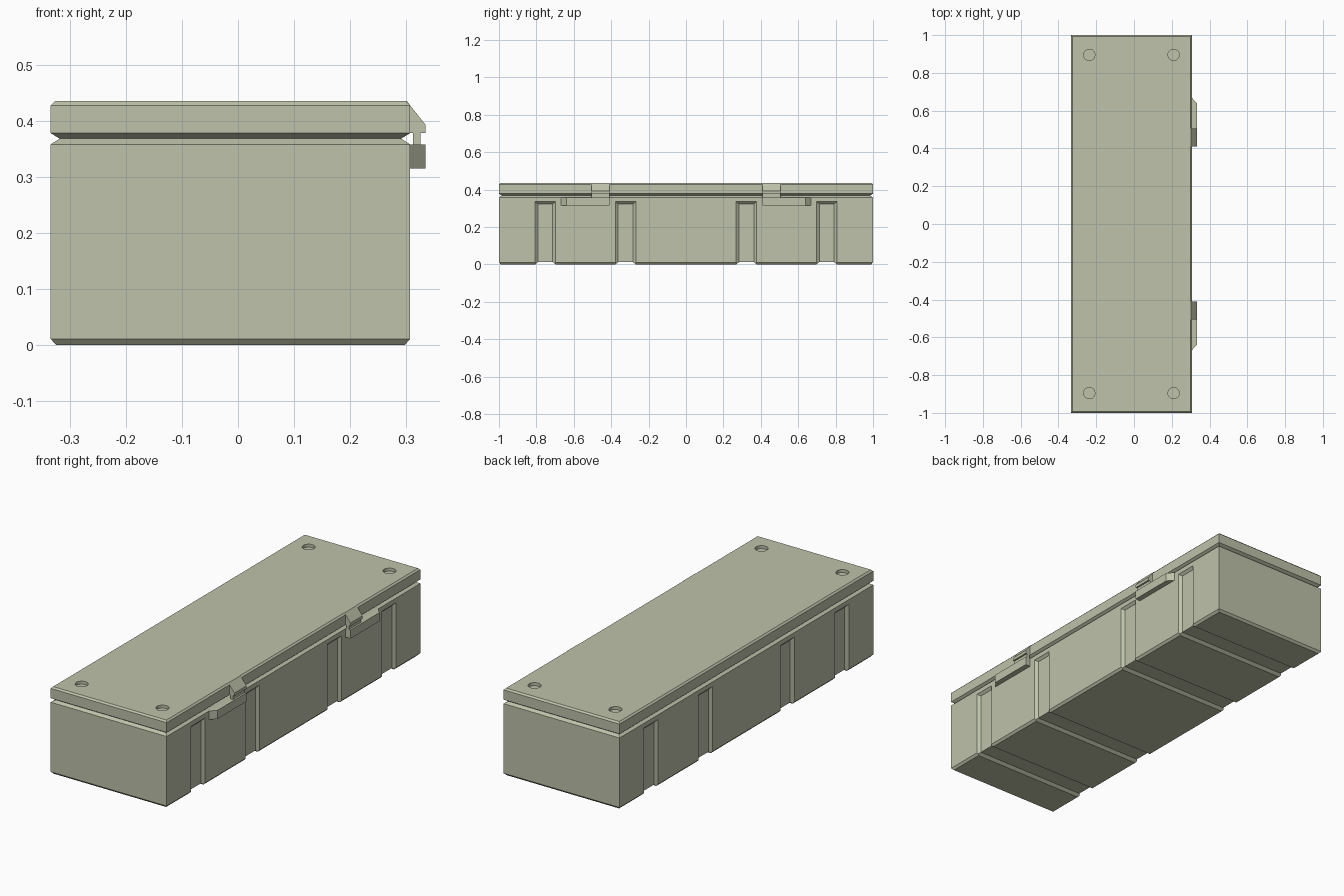
import bpy, bmesh, math

if "Cube" in bpy.data.objects:
    bpy.data.objects.remove(bpy.data.objects["Cube"])

CX = -0.0135           # box centre in x (latches stick out on +x)
HX, HY = 0.3203, 1.0   # half sizes of the box

paint = bpy.data.materials.new("olive_paint")
paint.diffuse_color = (0.51, 0.54, 0.40, 1)
paint.use_nodes = True
paint.node_tree.nodes["Principled BSDF"].inputs["Base Color"].default_value = paint.diffuse_color


def loft(name, rings):
    """Closed solid through a list of point rings."""
    bm = bmesh.new()
    loops = [[bm.verts.new(p) for p in ring] for ring in rings]
    n = len(loops[0])
    for a, b in zip(loops, loops[1:]):
        for i in range(n):
            j = (i + 1) % n
            bm.faces.new((a[i], a[j], b[j], b[i]))
    bm.faces.new(loops[0])
    bm.faces.new(loops[-1])
    bmesh.ops.recalc_face_normals(bm, faces=bm.faces)
    mesh = bpy.data.meshes.new(name)
    bm.to_mesh(mesh)
    bm.free()
    mesh.materials.append(paint)
    obj = bpy.data.objects.new(name, mesh)
    bpy.context.collection.objects.link(obj)
    return obj


def box_ring(z, inset):
    """Rectangle around the box at height z."""
    x, y = HX - inset, HY - inset
    return [(CX + x, y, z), (CX - x, y, z), (CX - x, -y, z), (CX + x, -y, z)]


def cut(target, cutter):
    cutter.hide_render = True
    cutter.hide_viewport = True
    cutter.display_type = 'WIRE'
    mod = target.modifiers.new(cutter.name, 'BOOLEAN')
    mod.operation = 'DIFFERENCE'
    mod.solver = 'EXACT'
    mod.object = cutter


# Box body and lid, meeting at the narrow waist
body = loft("box_body", [box_ring(0, 0.01), box_ring(0.011, 0),
                         box_ring(0.358, 0), box_ring(0.368, 0.016)])
lid = loft("box_lid", [box_ring(0.368, 0.016), box_ring(0.378, 0),
                       box_ring(0.427, 0), box_ring(0.435, 0.008)])

# Strap grooves running down both sides and under the bottom
DEPTH, HALF, SLOPE = 0.012, 0.055, 1.3
for yc in (-0.752, -0.323, 0.323, 0.752):
    for s in (-1, 1):
        rings = []
        for d in (0.01, -DEPTH):
            x, h, top = CX + s * (HX + d), HALF + d * SLOPE, 0.335 + d
            rings.append([(x, yc - h, -0.1), (x, yc + h, -0.1),
                          (x, yc + h, top), (x, yc - h, top)])
        cut(body, loft("side_groove_cutter", rings))
    rings = []
    for d in (0.01, -DEPTH):
        h = HALF + d * SLOPE
        rings.append([(-0.5, yc - h, -d), (0.5, yc - h, -d),
                      (0.5, yc + h, -d), (-0.5, yc + h, -d)])
    cut(body, loft("bottom_groove_cutter", rings))

# Round screw recesses in the lid corners
for x in (CX - 0.223, CX + 0.223):
    for y in (-0.895, 0.895):
        rings = [[(x + 0.03 * math.cos(i * math.tau / 16),
                   y + 0.03 * math.sin(i * math.tau / 16), z)
                  for i in range(16)] for z in (0.42, 0.45)]
        cut(lid, loft("screw_recess_cutter", rings))

# Two latches on the right side, mirrored front to back
X0, X1 = CX + HX, 0.334
for s in (-1, 1):
    tab = [(X0 - 0.008, 0.435), (X0 - 0.006, 0.435), (X1, 0.393),
           (X1, 0.378), (X0 - 0.008, 0.378)]
    loft("latch_tab", [[(x, s * y, z) for x, z in tab] for y in (0.41, 0.505)])
    neck = [(0.312, 0.356), (0.325, 0.356), (0.325, 0.38), (0.312, 0.38)]
    loft("latch_neck", [[(x, s * y, z) for x, z in neck] for y in (0.41, 0.505)])
    catch = [(X0 - 0.004, 0.41), (X1, 0.41), (X1, 0.638), (X0, 0.668), (X0 - 0.004, 0.668)]
    loft("latch_catch", [[(x, s * y, z) for x, y in catch] for z in (0.315, 0.358)])
